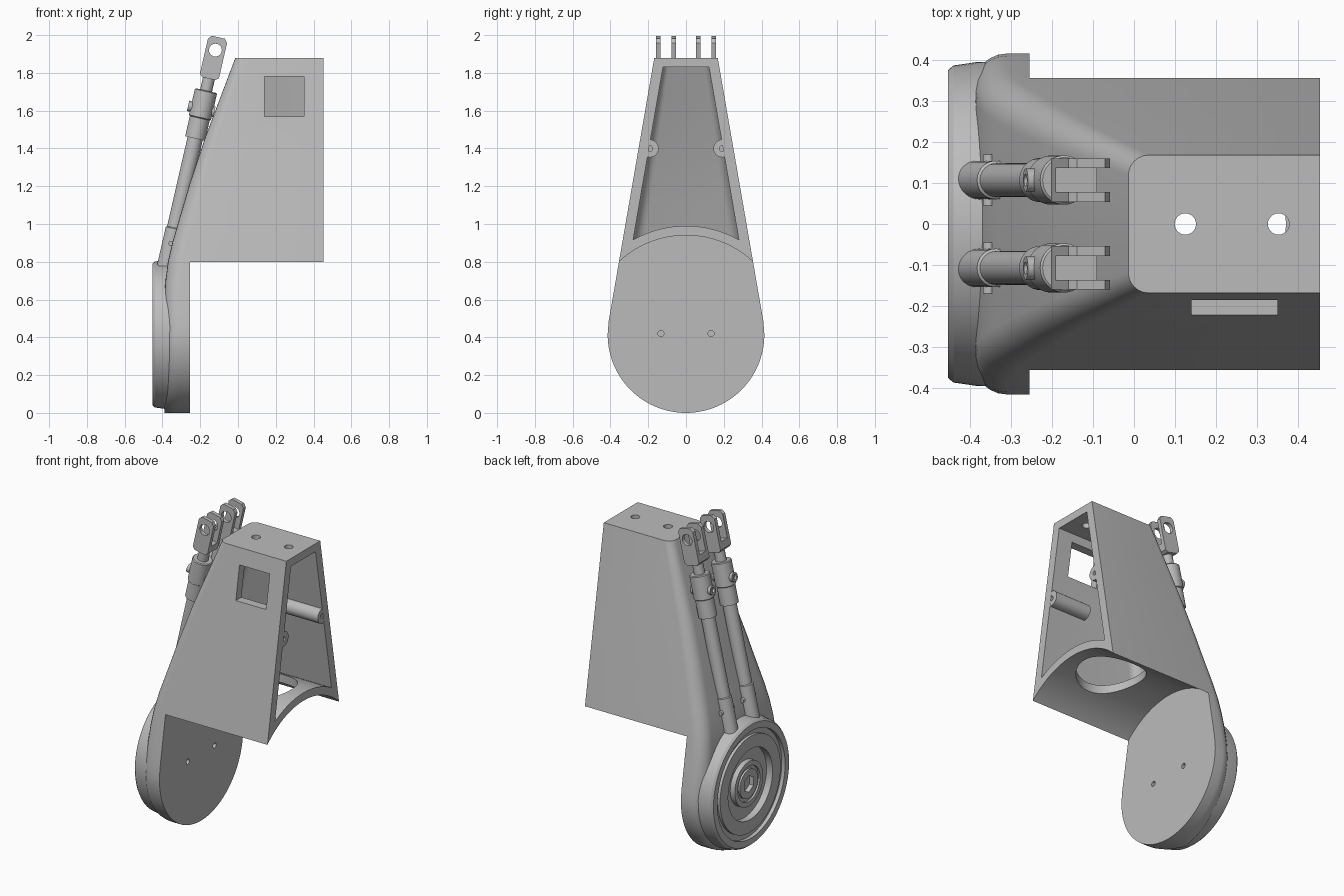
import bpy, bmesh, math
from mathutils import Matrix, Vector

cube = bpy.data.objects.get("Cube")
if cube:
    bpy.data.objects.remove(cube, do_unlink=True)

grey = bpy.data.materials.new("light_grey")
grey.use_nodes = True
grey.diffuse_color = (0.5, 0.5, 0.5, 1)
grey.node_tree.nodes["Principled BSDF"].inputs["Base Color"].default_value = (0.5, 0.5, 0.5, 1)


def finish(name, bm, matrix=Matrix()):
    bmesh.ops.recalc_face_normals(bm, faces=bm.faces)
    mesh = bpy.data.meshes.new(name)
    bm.to_mesh(mesh)
    bm.free()
    mesh.transform(matrix)
    mesh.materials.append(grey)
    ob = bpy.data.objects.new(name, mesh)
    bpy.context.collection.objects.link(ob)
    return ob


def loft(name, rings, matrix=Matrix()):
    """Skin equal-length closed rings and cap both ends."""
    bm = bmesh.new()
    loops = [[bm.verts.new(p) for p in ring] for ring in rings]
    n = len(loops[0])
    for a, b in zip(loops, loops[1:]):
        for i in range(n):
            j = (i + 1) % n
            bm.faces.new((a[i], a[j], b[j], b[i]))
    bm.faces.new(loops[0])
    bm.faces.new(loops[-1])
    return finish(name, bm, matrix)


def lathe(name, profile, matrix=Matrix(), n=48):
    """Revolve (radius, height) pairs about local z."""
    turn = [2 * math.pi * i / n for i in range(n)]
    return loft(name, [[(r * math.cos(a), r * math.sin(a), h) for a in turn]
                       for r, h in profile], matrix)


def box(name, lo, hi, matrix=Matrix()):
    bm = bmesh.new()
    bmesh.ops.create_cube(bm, size=1)
    lo, hi = Vector(lo), Vector(hi)
    for v in bm.verts:
        v.co = (lo + hi) / 2 + v.co * (hi - lo)
    return finish(name, bm, matrix)


def rod(name, start, end, r, n=24):
    start, end = Vector(start), Vector(end)
    d = end - start
    m = Matrix.Translation(start) @ d.to_track_quat('Z', 'Y').to_matrix().to_4x4()
    return lathe(name, [(r, 0), (r, d.length)], m, n)


def combine(ob, other, operation='DIFFERENCE'):
    mod = ob.modifiers.new("combine", 'BOOLEAN')
    mod.operation, mod.solver, mod.object = operation, 'EXACT', other
    bpy.context.view_layer.objects.active = ob
    bpy.ops.object.modifier_apply(modifier=mod.name)
    bpy.data.objects.remove(other, do_unlink=True)


# Housing outline: half width and front edge by height
TOP, RAD, TANGENT = 1.88, 0.415, 0.486
EDGE = [(0, -.39), (.6, -.39), (.7, -.384), (.8, -.371), (.9, -.348), (1.01, -.316),
        (1.2, -.26), (1.45, -.177), (TOP, -.014)]


def half_width(z):
    if z < TANGENT:
        return math.sqrt(max(RAD ** 2 - (z - RAD) ** 2, 1e-4))
    return .168 + (TOP - z) * .1731


def front_edge(z):
    for (z0, x0), (z1, x1) in zip(EDGE, EDGE[1:]):
        if z <= z1:
            return x0 + (x1 - x0) * (z - z0) / (z1 - z0)
    return EDGE[-1][1]


def section(z, wall, back):
    """Horizontal slice with rounded front corners."""
    w, f = half_width(z) - wall, front_edge(z) + wall
    r = min(.05 + .03 * min(1, (TOP - z) / .8) - wall * .4, w * .95)
    side = [(back, w)]
    for i in range(7):
        a = math.pi / 2 * i / 6
        side.append((f + r * (1 - math.sin(a)), w - r * (1 - math.cos(a))))
    return [(x, y, z) for x, y in side] + [(x, -y, z) for x, y in reversed(side)]


# Hollow housing with arched underside
heights = [RAD - RAD * math.cos(math.pi / 2 * i / 20) for i in range(21)]
heights += [TANGENT, .6, .65, .7, .75, .8, .85, .9, .95, 1.01, 1.1, 1.2, 1.32, 1.45, 1.66, TOP]
housing = loft("housing", [section(z, 0, .453) for z in heights])
inner = [.8, .85, .9, .95, 1.01, 1.1, 1.2, 1.32, 1.45, 1.66, 1.83]
cavity = loft("cavity", [section(z, .055, .6) for z in inner])
combine(cavity, rod("floor", (-1, 0, .42), (1, 0, .42), .57, 128))
combine(housing, cavity)
combine(housing, rod("arch", (-.255, 0, .42), (1, 0, .42), .52, 128))

# Openings: floor hole, window, top holes, rear bolt holes
combine(housing, rod("floor_hole", (.17, 0, .8), (.17, 0, 1.2), .2, 64))
combine(housing, box("window", (.14, -.5, 1.57), (.35, -.05, 1.78)))
for x in (.125, .352):
    combine(housing, rod("top_hole", (x, 0, 1.7), (x, 0, 2), .026))
for s in (-1, 1):
    combine(housing, rod("rear_hole", (-.3, s * .133, .42), (-.2, s * .133, .42), .016))
parts = [housing]

# Screw bosses inside the open end
for s, side in ((1, "back"), (-1, "front")):
    boss = rod(side + "_screw_boss", (.2, s * .192, 1.4), (.452, s * .192, 1.4), .047, 32)
    combine(boss, rod("bore", (.35, s * .192, 1.4), (.6, s * .192, 1.4), .015))
    parts.append(boss)

# Round joint cover with stepped rings and a hexagonal socket
to_side = Matrix.Translation((0, 0, RAD)) @ Matrix.Rotation(-math.pi / 2, 4, 'Y')
cover = lathe("joint_cover", [
    (.395, .36), (.394, .385), (.386, .44), (.375, .453), (.335, .453), (.335, .43),
    (.3, .43), (.3, .447), (.22, .447), (.22, .405), (.14, .405), (.14, .437),
    (.11, .437), (.11, .425), (.09, .425), (.09, .437)], to_side, 96)
combine(cover, lathe("socket", [(.052, .41), (.052, .6)], to_side, 6))
parts.append(cover)

# Pair of tilted actuators
for s, side in ((1, "back"), (-1, "front")):
    tilt = (Matrix.Translation((-.381, s * .107, .78))
            @ Matrix.Rotation(math.radians(12.9), 4, 'Y'))
    parts.append(lathe(side + "_actuator", [
        (.047, -.04), (.047, .2), (.041, .205), (.041, .69), (.054, .69), (.054, .8),
        (.06, .805), (.06, .945), (.055, .95), (.032, .95), (.032, 1.04)], tilt, 32))

    # Fork end with chamfered corners, slot and pin hole
    outline = [(-.052, 1.03), (-.052, 1.22), (-.035, 1.24), (.035, 1.24),
               (.052, 1.22), (.052, 1.03), (.035, 1.015), (-.035, 1.015)]
    fork = loft(side + "_fork", [[(x, y, z) for x, z in outline] for y in (-.053, .053)], tilt)
    combine(fork, box("slot", (-.1, -.029, 1.075), (.1, .029, 1.4), tilt))
    combine(fork, rod("pin_hole", tilt @ Vector((0, -.2, 1.17)),
                      tilt @ Vector((0, .2, 1.17)), .034, 32))
    parts.append(fork)

    # Cross pin at the foot and port fitting on the barrel
    parts.append(rod(side + "_foot_pin", tilt @ Vector((0, -.062, .12)),
                     tilt @ Vector((0, .062, .12)), .014))
    port = rod(side + "_port", tilt @ Vector((-.075, 0, .85)),
               tilt @ Vector((.068, 0, .85)), .028)
    combine(port, rod("port_bore", tilt @ Vector((-.1, 0, .85)),
                      tilt @ Vector((-.06, 0, .85)), .015))
    parts.append(port)

# Smooth curves, crisp edges
bpy.ops.object.select_all(action='DESELECT')
for ob in parts:
    ob.select_set(True)
bpy.context.view_layer.objects.active = housing
bpy.ops.object.shade_smooth_by_angle(angle=math.radians(28))
